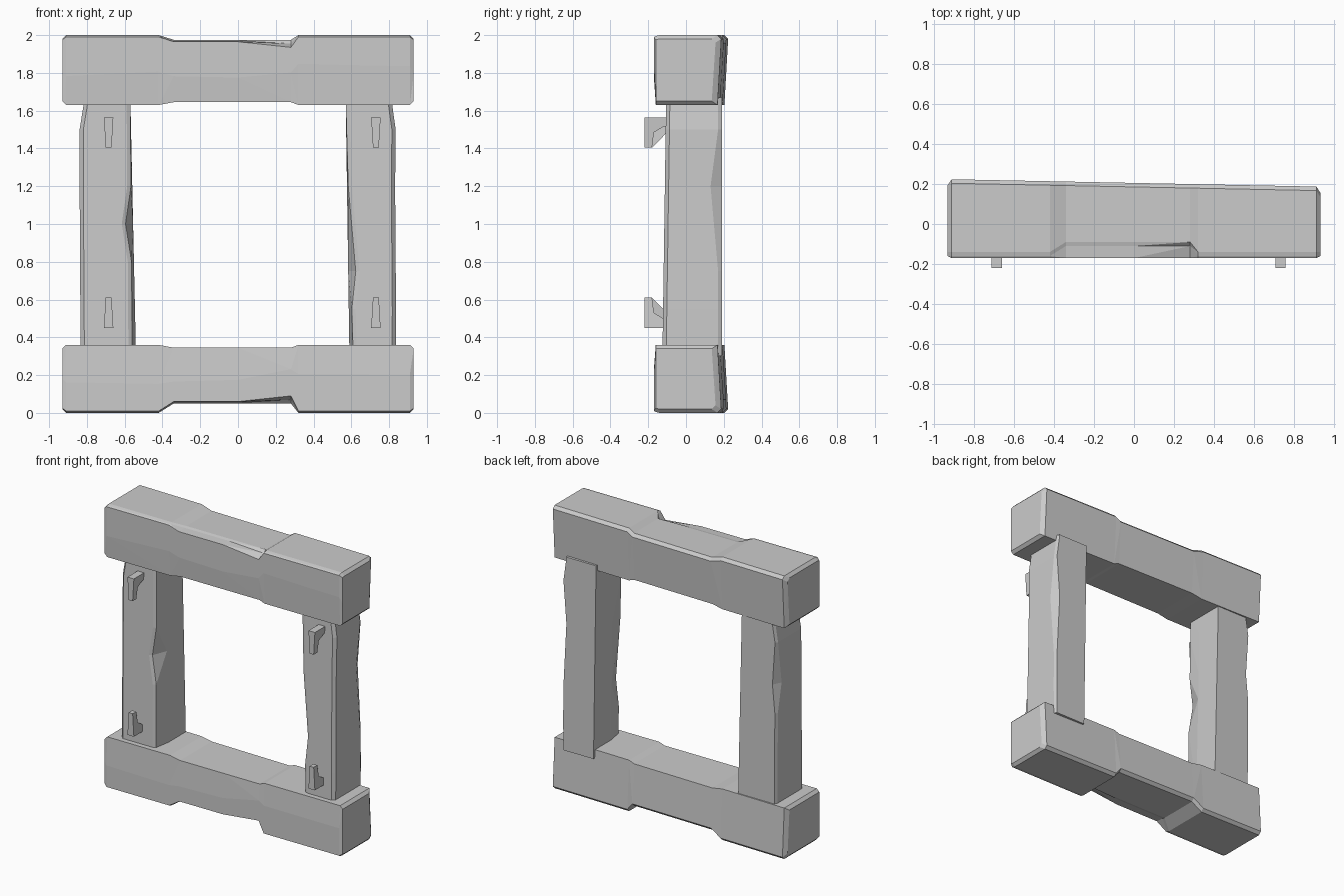
import bpy, bmesh, random

random.seed(4)
cube = bpy.data.objects.get("Cube")
if cube:
    bpy.data.objects.remove(cube)

stone = bpy.data.materials.new("grey_stone")
stone.use_nodes = True
grey = (0.6, 0.6, 0.6, 1)
stone.diffuse_color = grey
stone.node_tree.nodes["Principled BSDF"].inputs["Base Color"].default_value = grey


def loft(name, rings):
    """Join rings of points into one closed, flat-faceted solid."""
    bm = bmesh.new()
    loops = [[bm.verts.new(point) for point in ring] for ring in rings]
    for near, far in zip(loops, loops[1:]):
        for i in range(len(near)):
            # index i - 1 wraps round to close the ring
            bm.faces.new((near[i - 1], near[i], far[i], far[i - 1]))
    bm.faces.new(loops[0])
    bm.faces.new(loops[-1])
    bmesh.ops.triangulate(bm, faces=bm.faces[:], quad_method='SHORT_EDGE')
    bmesh.ops.recalc_face_normals(bm, faces=bm.faces[:])
    mesh = bpy.data.meshes.new(name)
    bm.to_mesh(mesh)
    bm.free()
    mesh.materials.append(stone)
    obj = bpy.data.objects.new(name, mesh)
    bpy.context.collection.objects.link(obj)


def beam(name, inner, outer, wear):
    """Heavy horizontal block whose outer face is worn between two breaks."""
    half, lip, front = 0.93, 0.02, -0.17
    break_left, break_right = -0.4, 0.3
    up = 1 if outer > inner else -1
    stations = [-half, lip - half, break_left - lip, break_left + 3 * lip, 0,
                break_right - lip, break_right + lip, 0.7, half - lip, half]
    rings = []
    for x in stations:
        end = lip if abs(x) == half else 0
        worn = break_left < x < break_right
        chip = 0.06 if worn else lip / 2
        back = 0.205 - lip * x - 1.5 * end
        low = inner + up * (end + (0.015 if worn else 0))
        high = outer - up * (end + (wear if worn else 0))
        # the chip bites deepest next to the right-hand break
        bite = up * (2 * lip if x == break_right - lip else lip / 2)
        middle = (low + high) / 2 + random.uniform(-lip, lip) * 2
        section = [(front + lip / 2, low), (front, middle), (front, high - bite),
                   (front + chip, high - bite / 2), (front + chip + lip, high),
                   (back - lip, high), (back, high - up * lip), (back - lip, low)]
        rings.append([(x, max(y, front + end / 2), z) for y, z in section])
    loft(name, rings)


def post(name, side, inner_foot, inner_head, outer, waist):
    """Upright with a bulged waist, chipped outer back edge and thicker foot."""
    foot, head, back, lip = 0.3, 1.67, 0.19, 0.02
    rings = []
    for z in (foot, waist - 0.2, waist, 1.2, 1.5, head):
        t = (z - foot) / (head - foot)
        inner = inner_foot + t * (inner_head - inner_foot)
        bulge = 2 * lip if z == waist else lip * (1 - t)
        front = -0.125 + lip * t
        chip = 3 * lip if z == 1.2 else lip
        edge = outer + random.uniform(0, lip / 2)
        if z == head:
            edge -= lip
        section = [(inner, back), (inner, 0), (inner + bulge, front + lip / 2),
                   (inner + bulge + lip, front), (edge - lip, front),
                   (edge, front + lip), (edge, back - chip),
                   (edge - chip / 2, back)]
        rings.append([(side * x, y, z) for x, y in section])
    loft(name, rings)


def hook(name, x, z, way):
    """Bent peg on the post front; way is up (1) or down (-1)."""
    tip, root, thick, length = -0.22, -0.07, 0.05, 0.16
    profile = [(root, 0), (tip, 0), (tip, length), (tip + thick * 0.8, length),
               (tip + thick, thick * 1.6), (root - thick, thick), (root, thick)]
    rings = []
    for side in (-1, 1):
        # the free end narrows
        rings.append([(x + side * thick * (0.5 - 1.2 * h), y, z + way * h)
                      for y, h in profile])
    loft(name, rings)


# Lintel and sill
beam("top_beam", 1.63, 2, 0.025)
beam("bottom_beam", 0.36, 0, 0.05)

# Uprights
post("right_post", -1, 0.54, 0.57, 0.83, 1)
post("left_post", 1, 0.59, 0.57, 0.83, 0.75)

# Upper pegs hang down, lower pegs rise
for side, x in (("right", -0.685), ("left", 0.73)):
    hook(f"{side}_upper_hook", x, 1.565, -1)
    hook(f"{side}_lower_hook", x, 0.45, 1)
